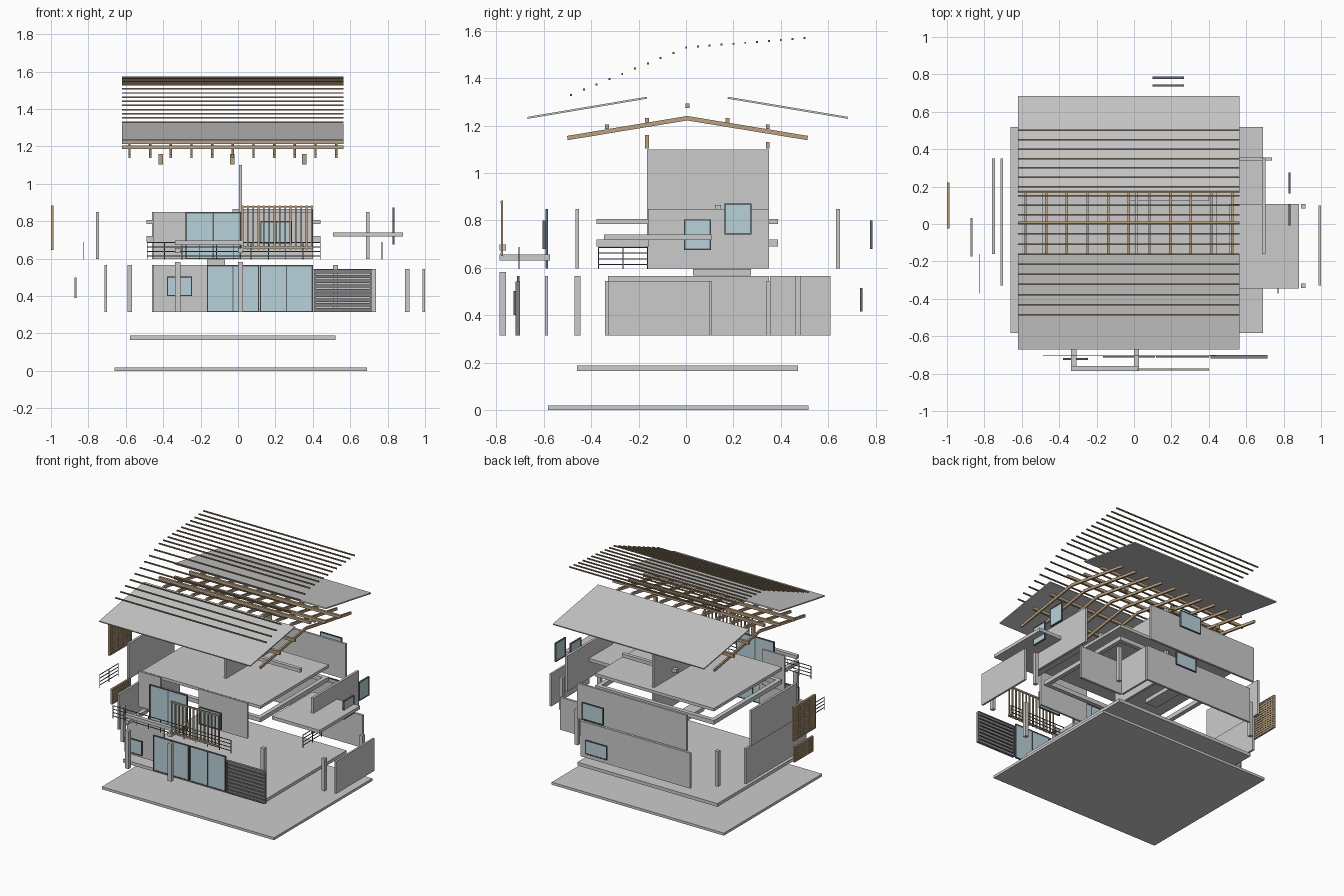
import bpy, bmesh, math
from mathutils import Matrix, Vector

if "Cube" in bpy.data.objects:
    bpy.data.objects.remove(bpy.data.objects["Cube"])


def mat(name, rgb):
    m = bpy.data.materials.new(name)
    m.diffuse_color = (*rgb, 1)
    m.use_nodes = True
    m.node_tree.nodes["Principled BSDF"].inputs["Base Color"].default_value = m.diffuse_color
    return m


WOOD = mat("wood", (0.50, 0.36, 0.22))
DARKWOOD = mat("dark_wood", (0.25, 0.19, 0.12))
GLASS = mat("glass", (0.48, 0.64, 0.70))
FRAME = mat("frame", (0.12, 0.14, 0.15))
SLAT = mat("gate_slats", (0.22, 0.22, 0.23))


def boxes(name, spans, m=None):
    """One object from many boxes, each (x0, x1, y0, y1, z0, z1)."""
    bm = bmesh.new()
    for x0, x1, y0, y1, z0, z1 in spans:
        M = Matrix.Translation(((x0 + x1) / 2, (y0 + y1) / 2, (z0 + z1) / 2)) @ \
            Matrix.Diagonal((x1 - x0, y1 - y0, z1 - z0, 1))
        bmesh.ops.create_cube(bm, size=1, matrix=M)
    me = bpy.data.meshes.new(name)
    bm.to_mesh(me)
    bm.free()
    ob = bpy.data.objects.new(name, me)
    bpy.context.collection.objects.link(ob)
    if m:
        me.materials.append(m)
    return ob


def prism(name, profile, spans, m=None):
    """Extrude a closed (y, z) profile along each x span."""
    bm = bmesh.new()
    for x0, x1 in spans:
        f = bm.faces.new([bm.verts.new((x0, y, z)) for y, z in profile])
        r = bmesh.ops.extrude_face_region(bm, geom=[f])
        bmesh.ops.translate(bm, vec=(x1 - x0, 0, 0),
                            verts=[v for v in r["geom"] if isinstance(v, bmesh.types.BMVert)])
    bmesh.ops.recalc_face_normals(bm, faces=bm.faces[:])
    me = bpy.data.meshes.new(name)
    bm.to_mesh(me)
    bm.free()
    ob = bpy.data.objects.new(name, me)
    bpy.context.collection.objects.link(ob)
    if m:
        me.materials.append(m)


def plane_box(axis, at, t, a0, a1, z0, z1):
    """Thin box in a vertical plane: axis 'x' runs along x, 'y' runs along y."""
    if axis == "x":
        return (a0, a1, at - t / 2, at + t / 2, z0, z1)
    return (at - t / 2, at + t / 2, a0, a1, z0, z1)


def border(axis, at, t, a0, a1, z0, z1, w):
    return [plane_box(axis, at, t, a0, a0 + w, z0, z1), plane_box(axis, at, t, a1 - w, a1, z0, z1),
            plane_box(axis, at, t, a0 + w, a1 - w, z0, z0 + w),
            plane_box(axis, at, t, a0 + w, a1 - w, z1 - w, z1)]


def window(name, axis, at, a0, a1, z0, z1, panels=1):
    w = 0.006
    bars = border(axis, at, 0.012, a0, a1, z0, z1, w)
    for i in range(1, panels):
        c = a0 + (a1 - a0) * i / panels
        bars.append(plane_box(axis, at, 0.012, c - w / 2, c + w / 2, z0 + w, z1 - w))
    boxes(name + "_frame", bars, FRAME)
    boxes(name + "_glass", [plane_box(axis, at, 0.006, a0 + w, a1 - w, z0 + w, z1 - w)], GLASS)


def railing(name, axis, at, a0, a1, z0, z1, posts):
    t = 0.004
    parts = [plane_box(axis, at, t, a0, a1, z - t, z)
             for z in [z1 - i * (z1 - z0) * 0.26 for i in range(4)]]
    for i in range(posts):
        c = a0 + (a1 - a0) * i / (posts - 1)
        parts.append(plane_box(axis, at, t, c - t / 2, c + t / 2, z0, z1))
    boxes(name, parts, FRAME)


def slatted(name, axis, at, t, a0, a1, z0, z1, rows, cols, m):
    parts = border(axis, at, t, a0, a1, z0, z1, 0.008)
    for i in range(rows):
        z = z0 + (z1 - z0) * (i + 0.5) / rows
        h = (z1 - z0) / rows * 0.36
        parts.append(plane_box(axis, at, t * 0.6, a0, a1, z - h, z + h))
    for i in range(cols):
        c = a0 + (a1 - a0) * (i + 1) / (cols + 1)
        parts.append(plane_box(axis, at, t * 0.9, c - 0.003, c + 0.003, z0, z1))
    boxes(name, parts, m)


# Ground and plinth
boxes("ground_slab", [(-0.66, 0.69, -0.582, 0.518, 0, 0.018)])
boxes("plinth", [(-0.578, 0.52, -0.46, 0.473, 0.165, 0.188)])

# Ground storey walls and columns
Z0, Z1 = 0.315, 0.565
boxes("lower_front_wall", [(-0.455, -0.165, -0.595, -0.582, Z0, Z1)])
boxes("lower_back_wall", [(-0.46, 0.40, 0.595, 0.61, Z0, Z1)])
boxes("lower_left_wall", [(-0.715, -0.70, -0.33, 0.35, Z0, Z1)])
boxes("lower_right_wall", [(0.387, 0.402, 0.355, 0.595, Z0, Z1)])
boxes("corner_columns", [(x, x + 0.026, y, y + 0.025, Z0, Z1)
                         for x in (-0.592, 0.508) for y in (-0.471, 0.46)])
boxes("landing", [(-0.165, -0.07, 0.03, 0.275, 0.567, 0.595)])

# Carport
boxes("carport_roof", [(0.508, 0.882, -0.346, 0.108, 0.717, 0.74)])
boxes("carport_side_wall", [(0.986, 1.0, -0.33, 0.10, Z0, 0.545)])
boxes("carport_back_wall", [(0.402, 0.738, 0.34, 0.356, Z0, 0.545)])
boxes("carport_columns", [(0.893, 0.918, y, y + 0.025, Z0, 0.545) for y in (-0.342, 0.083)])
slatted("carport_gate", "x", -0.71, 0.02, 0.41, 0.715, Z0, 0.542, 9, 0, SLAT)

# Ring beam and ceiling slab
boxes("ring_beam", [(-0.49, 0.44, -0.377, -0.347, 0.69, 0.72), (-0.49, 0.44, 0.358, 0.388, 0.69, 0.72),
                    (-0.49, -0.46, -0.347, 0.358, 0.69, 0.72), (0.41, 0.44, -0.347, 0.358, 0.69, 0.72)])
boxes("ceiling_slab", [(-0.49, 0.44, -0.377, 0.388, 0.785, 0.806)])

# Upper storey walls
U0, U1 = 0.597, 0.848
boxes("upper_front_wall", [(-0.455, -0.28, -0.466, -0.452, U0, U1), (0.015, 0.40, -0.466, -0.452, U0, U1)])
boxes("upper_back_wall", [(-0.46, 0.40, 0.634, 0.649, U0, U1)])
boxes("upper_left_wall", [(-0.758, -0.742, -0.16, 0.35, U0, U1)])
boxes("upper_right_wall", [(0.685, 0.702, -0.16, 0.35, U0, U1)])
boxes("ridge_wall", [(0.005, 0.021, -0.165, 0.35, U0, 1.10)])
boxes("cross_lintel", [(-0.03, 0.40, 0.122, 0.148, 0.84, 0.865)])

# Balcony frame
boxes("balcony_columns", [(x, x + 0.028, -0.787, -0.76, Z0, 0.582) for x in (-0.336, 0.0)])
boxes("balcony_side_beams", [(x, x + 0.028, -0.787, -0.575, 0.631, 0.656) for x in (-0.336, 0.0)])
boxes("balcony_front_beam", [(-0.336, 0.028, -0.787, -0.76, 0.674, 0.698)])

# Wooden balcony screen with upright bars
n = 14
bars = [(0.018, 0.40, -0.782, -0.772, z, z + 0.01) for z in (0.655, 0.872)]
for i in range(n):
    x = 0.02 + (0.37) * i / (n - 1)
    bars.append((x, x + 0.009, -0.78, -0.773, 0.65, 0.884))
boxes("balcony_screen", bars, WOOD)

# Thin railings
railing("front_railing", "x", -0.705, -0.485, 0.44, 0.595, 0.688, 11)
railing("left_railing", "y", -0.825, -0.37, -0.163, 0.595, 0.688, 3)
railing("right_railing", "y", 0.77, -0.37, -0.163, 0.595, 0.688, 3)

# Windows and glazed doors
window("lower_front_window", "x", -0.722, -0.38, -0.245, 0.40, 0.503)
window("lower_door_left", "x", -0.708, -0.167, 0.112, Z0, Z1, 2)
window("lower_door_right", "x", -0.708, 0.118, 0.40, Z0, Z1, 2)
window("upper_door", "x", -0.588, -0.28, 0.015, U0, U1, 2)
window("upper_front_window", "x", -0.60, 0.12, 0.29, 0.68, 0.80, 2)
window("lower_back_window", "x", 0.74, 0.10, 0.268, 0.416, 0.515)
window("upper_back_window", "x", 0.782, 0.10, 0.268, 0.68, 0.80)
window("right_window_front", "y", 0.832, -0.008, 0.106, 0.675, 0.805)
window("right_window_back", "y", 0.832, 0.162, 0.276, 0.74, 0.872)

# Wooden screens on the left
slatted("upper_left_screen", "y", -0.993, 0.014, -0.025, 0.222, 0.645, 0.885, 14, 9, WOOD)
slatted("lower_left_screen", "y", -0.869, 0.012, -0.175, 0.033, 0.39, 0.50, 7, 8, WOOD)

# Roof timbers
X0, X1 = -0.62, 0.565
boxes("roof_posts", [(x - 0.012, x + 0.012, y0, y1, 1.103, z1) for x in (-0.412, -0.03, 0.354)
                     for y0, y1, z1 in ((-0.173, -0.157, 1.16), (0.337, 0.353, 1.132))], WOOD)
rafter = [(-0.502, 1.157), (0.005, 1.241), (0.515, 1.157), (0.512, 1.139), (0.005, 1.222), (-0.499, 1.139)]
prism("rafters", rafter, [(-0.586 + 0.1105 * i, -0.574 + 0.1105 * i) for i in range(11)], WOOD)
boxes("purlins", [(X0, X1, y - 0.008, y + 0.008, z, z + 0.02) for y, z in
                  ((-0.333, 1.185), (-0.165, 1.213), (0.175, 1.213), (0.345, 1.185), (0.006, 1.274))], WOOD)

# Roof panels and loose battens
prism("front_roof_panel", [(-0.67, 1.237), (-0.166, 1.322), (-0.164, 1.314), (-0.668, 1.229)], [(X0, X1)])
prism("back_roof_panel", [(0.177, 1.322), (0.685, 1.237), (0.683, 1.229), (0.175, 1.314)], [(X0, X1)])
rows = [(-0.485 + 0.054 * i, 1.33 + 0.0222 * i) for i in range(10)]
rows += [(0.05 * i, 1.53 + 0.004 * i) for i in range(1, 11)]
boxes("roof_battens", [(X0, X1, y - 0.004, y + 0.004, z - 0.004, z + 0.004) for y, z in rows], DARKWOOD)
